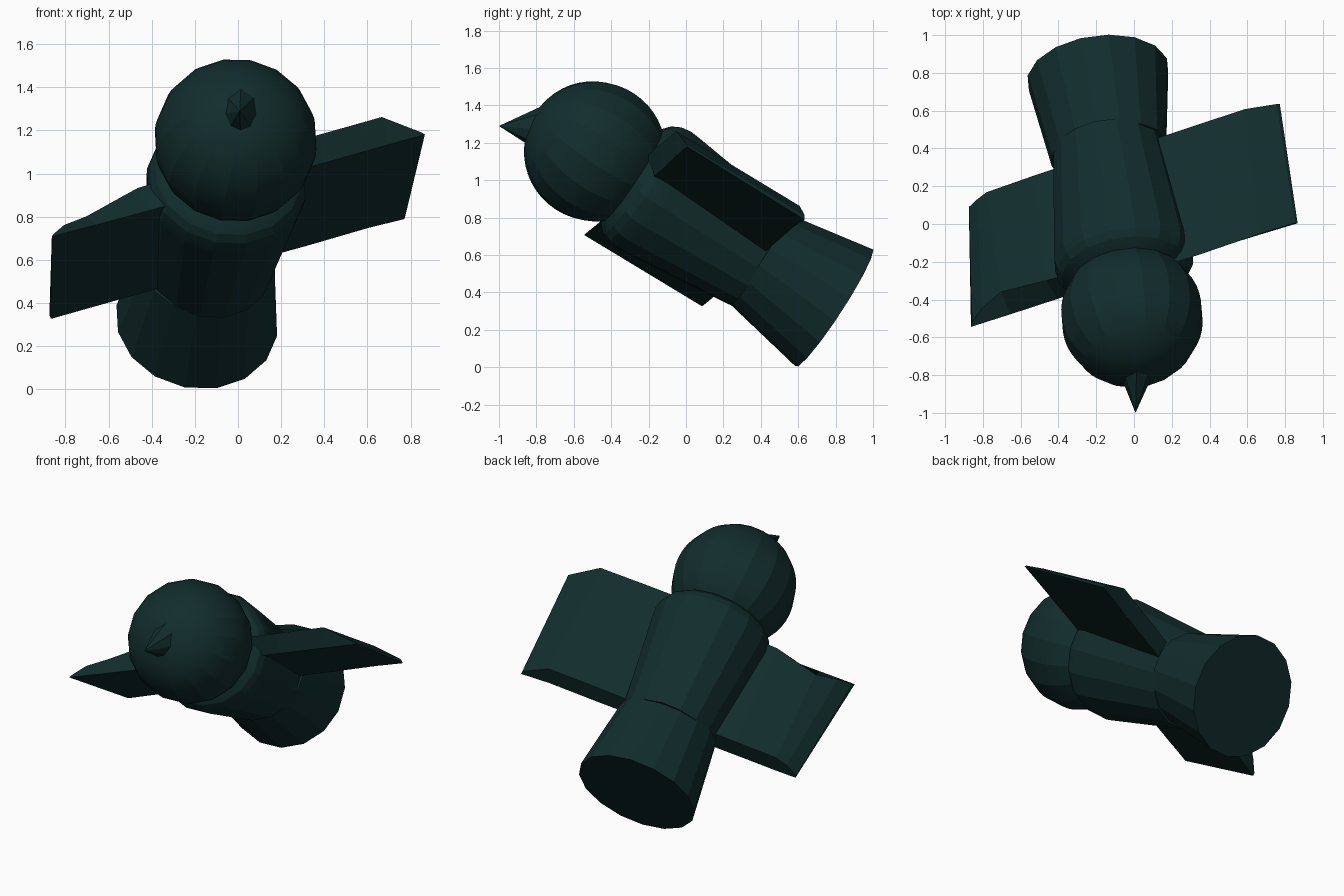
import bpy, bmesh, math
from mathutils import Matrix, Vector

if "Cube" in bpy.data.objects:
    bpy.data.objects.remove(bpy.data.objects["Cube"])

# Bird frame: local x = wing span, local y = nose to tail, local z = back
A = Vector((-0.117, 0.832, -0.543)).normalized()
S = Vector((0.924, 0.28, 0.264))
S = (S - A * S.dot(A)).normalized()
U = S.cross(A)
HEAD = Vector((-0.011, -0.488, 1.154))
FRAME = Matrix.Translation(HEAD) @ Matrix((S, A, U)).transposed().to_4x4()
SIDES = 16
PHASE = -0.14

mat = bpy.data.materials.new("dark_teal")
mat.diffuse_color = (0.006, 0.026, 0.026, 1)
mat.use_nodes = True
mat.node_tree.nodes["Principled BSDF"].inputs["Base Color"].default_value = mat.diffuse_color


def finish(name, bm, smooth=None):
    bmesh.ops.recalc_face_normals(bm, faces=bm.faces)
    me = bpy.data.meshes.new(name)
    bm.to_mesh(me)
    bm.free()
    me.materials.append(mat)
    ob = bpy.data.objects.new(name, me)
    bpy.context.collection.objects.link(ob)
    if smooth:
        bpy.ops.object.select_all(action='DESELECT')
        ob.select_set(True)
        bpy.context.view_layer.objects.active = ob
        bpy.ops.object.shade_smooth_by_angle(angle=math.radians(smooth))
    return ob


def loft(name, rings, smooth=None):
    """Bridge equal-length rings of world points and cap both ends."""
    bm = bmesh.new()
    loops = [[bm.verts.new(p) for p in ring] for ring in rings]
    n = len(loops[0])
    for a, b in zip(loops, loops[1:]):
        for i in range(n):
            j = (i + 1) % n
            bm.faces.new((a[i], a[j], b[j], b[i]))
    bm.faces.new(loops[0])
    bm.faces.new(loops[-1])
    return finish(name, bm, smooth)


def turned(name, profile, smooth=None):
    """Rings of (distance, half width, half height) along the long axis."""
    angles = [PHASE + i * math.tau / SIDES for i in range(SIDES)]
    rings = [[FRAME @ Vector((w * math.cos(t), d, h * math.sin(t)))
              for t in angles] for d, w, h in profile]
    return loft(name, rings, smooth)


# Head: sphere with its poles on the long axis
R = 0.378
arc = [k * math.pi / 24 for k in range(25)]
turned("head", [(-R * math.cos(k),) + (R * math.sin(k) + 0.0005,) * 2 for k in arc], 15)

# Body with rounded shoulder, then flared tail
turned("body", [(d, r, r) for d, r in (
    (0.22, 0.25), (0.25, 0.31), (0.28, 0.345), (0.32, 0.366),
    (0.37, 0.374), (0.42, 0.37), (1.06, 0.297))], 15)
turned("tail", [(1.04, 0.315, 0.28), (1.539, 0.379, 0.379)])


# Wings: each station is span, then (length, height, span shift) for
# bottom front, top front, top rear, bottom rear
def wing(name, stations):
    rings = [[FRAME @ Vector((x + dx, y, z)) for y, z, dx in pts] for x, pts in stations]
    return loft(name, rings)


wing("right_wing", [
    (0.20, [(0.30, -0.072, 0), (0.22, 0.033, 0), (1.00, 0.05, 0), (1.03, -0.06, 0)]),
    (0.46, [(0.30, -0.072, 0), (0.22, 0.035, 0), (1.00, 0.055, 0), (1.03, -0.06, 0)]),
    (0.78, [(0.295, -0.072, 0), (0.225, 0.04, 0), (1.00, 0.06, 0.02), (1.03, -0.055, 0)]),
    (0.95, [(0.292, -0.073, 0.01), (0.29, -0.06, 0), (1.03, -0.03, 0), (1.04, -0.055, 0.01)]),
])
wing("left_wing", [
    (-0.20, [(0.30, -0.07, 0), (0.32, 0.08, 0), (1.01, 0.06, 0), (1.03, -0.07, 0)]),
    (-0.42, [(0.298, -0.07, 0), (0.33, 0.08, 0), (1.01, 0.055, 0), (1.03, -0.07, 0)]),
    (-0.69, [(0.296, -0.07, 0), (0.38, 0.035, 0), (1.008, 0.045, 0), (1.03, -0.072, 0)]),
    (-0.82, [(0.295, -0.068, -0.03), (0.34, 0.0, 0), (1.01, 0.005, 0.06), (1.028, -0.074, 0.03)]),
    (-0.90, [(0.295, -0.068, -0.015), (0.31, -0.05, 0), (1.02, -0.055, 0.07), (1.026, -0.075, 0.07)]),
])

# Beak: eight-sided cone pressed into the face
base, tip = Vector((0.015, -0.72, 1.265)), Vector((0.008, -1.0, 1.29))
bm = bmesh.new()
top = bm.verts.new(tip)
ring = [bm.verts.new(base + Vector((0.12 * math.cos(t), 0, 0.155 * math.sin(t))))
        for t in (i * math.tau / 8 for i in range(8))]
for i in range(8):
    bm.faces.new((ring[i], ring[(i + 1) % 8], top))
bm.faces.new(ring)
finish("beak", bm)
